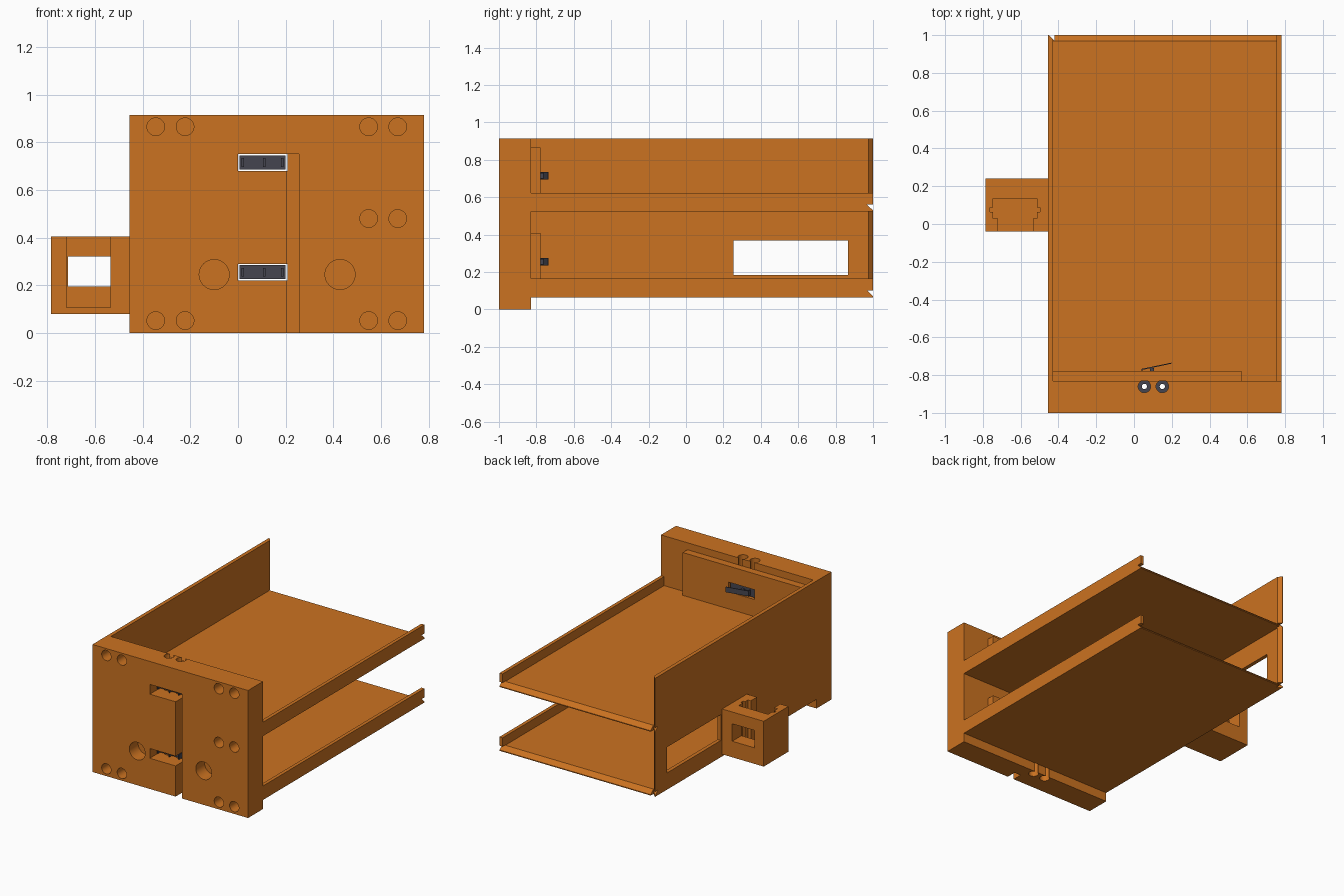
import bpy, math
from mathutils import Vector

if "Cube" in bpy.data.objects:
    bpy.data.objects.remove(bpy.data.objects["Cube"])


def material(name, rgb):
    m = bpy.data.materials.new(name)
    m.diffuse_color = (*rgb, 1)
    m.use_nodes = True
    m.node_tree.nodes["Principled BSDF"].inputs["Base Color"].default_value = m.diffuse_color
    return m


ORANGE = material("orange plastic", (0.60, 0.17, 0.015))
GREY = material("dark grey", (0.06, 0.06, 0.08))


def prism(name, pts, axis, lo, hi, mat=ORANGE):
    """Extrude a 2D outline along an axis (0=x: yz outline, 1=y: xz, 2=z: xy)."""
    def place(p, t):
        c = list(p)
        c.insert(axis, t)
        return c
    n = len(pts)
    verts = [place(p, lo) for p in pts] + [place(p, hi) for p in pts]
    faces = [list(range(n)), list(range(n, 2 * n))[::-1]]
    faces += [[i, i + n, (i + 1) % n + n, (i + 1) % n] for i in range(n)]
    me = bpy.data.meshes.new(name)
    me.from_pydata(verts, [], faces)
    ob = bpy.data.objects.new(name, me)
    bpy.context.collection.objects.link(ob)
    me.materials.append(mat)
    # make all faces point outwards
    bpy.context.view_layer.objects.active = ob
    bpy.ops.object.mode_set(mode='EDIT')
    bpy.ops.mesh.select_all(action='SELECT')
    bpy.ops.mesh.normals_make_consistent(inside=False)
    bpy.ops.object.mode_set(mode='OBJECT')
    return ob


def box(name, x, y, z, mat=ORANGE):
    return prism(name, [(x[0], y[0]), (x[1], y[0]), (x[1], y[1]), (x[0], y[1])],
                 2, z[0], z[1], mat)


def rod(name, centre, r, axis, lo, hi, mat=ORANGE, n=32):
    pts = [(centre[0] + r * math.cos(2 * math.pi * i / n),
            centre[1] + r * math.sin(2 * math.pi * i / n)) for i in range(n)]
    return prism(name, pts, axis, lo, hi, mat)


def cut(ob, cutters):
    bpy.context.view_layer.objects.active = ob
    for c in cutters:
        mod = ob.modifiers.new("cut", 'BOOLEAN')
        mod.operation, mod.solver, mod.object = 'DIFFERENCE', 'EXACT', c
        bpy.ops.object.modifier_apply(modifier=mod.name)
    for c in cutters:
        bpy.data.objects.remove(c)


def smooth(ob):
    bpy.ops.object.select_all(action='DESELECT')
    ob.select_set(True)
    bpy.context.view_layer.objects.active = ob
    bpy.ops.object.shade_smooth_by_angle(angle=math.radians(30))


FLOORS = {"lower": 0.065, "upper": 0.523}     # underside of each shelf
SLOTS = {"lower": (0.22, 0.29), "upper": (0.68, 0.75)}
PIN_X = (0.055, 0.15)                          # switch mounting pins


def slot_cutter(level):
    return box("slot_cutter", (0.0, 0.207), (-1.1, -0.7), SLOTS[level])


def shelf_notch(z):
    return prism("notch_cutter", [(0.968, z + 0.037), (1.01, z + 0.037), (1.01, z - 0.003)],
                 0, -0.6, 0.9)


# front panel with screw holes, large sockets, switch slots and wire groove
panel = box("front_panel", (-0.455, 0.78), (-1, -0.83), (0, 0.915))
holes = [(x, z) for x in (-0.345, -0.222, 0.548, 0.67) for z in (0.052, 0.865)]
holes += [(0.548, 0.48), (0.67, 0.48)]
cutters = [rod("screw_cutter", h, 0.037, 1, -1.1, -0.9) for h in holes]
cutters += [rod("socket_cutter", (x, 0.245), 0.063, 1, -1.1, -0.9) for x in (-0.1, 0.428)]
cutters += [slot_cutter(s) for s in SLOTS]
cutters += [box("groove_cutter", (0.205, 0.256), (-1.1, -0.93), (-0.1, 0.75))]
cutters += [rod("pin_cutter", (x, -0.86), 0.033, 2, -0.1, 1) for x in PIN_X]
cut(panel, cutters)
smooth(panel)

# long side wall with a window and a bevelled rear edge
wall = box("side_wall", (-0.455, -0.428), (-0.83, 1), (0.065, 0.915))
cut(wall, [box("window_cutter", (-0.6, -0.3), (0.255, 0.865), (0.185, 0.37)),
           prism("edge_cutter", [(-0.455, 1.003), (-0.42, 1.003), (-0.42, 0.968)], 2, 0, 1)]
    + [shelf_notch(z) for z in FLOORS.values()])

for level, z in FLOORS.items():
    top = z + 0.035
    # shelf with a low lip along the open side
    shelf = prism(level + "_shelf",
                  [(-0.428, z), (0.78, z), (0.78, z + 0.1), (0.755, z + 0.1),
                   (0.755, top), (-0.428, top)], 1, -0.83, 1)
    cut(shelf, [shelf_notch(z),
                prism("corner_cutter", [(-0.44, 1.01), (-0.42, 1.01), (-0.42, 0.97),
                                        (-0.44, 0.985)], 2, 0, 1)])
    # thicker backing plate around the switch
    s0, s1 = SLOTS[level]
    plate = box(level + "_backing_plate", (-0.428, 0.57), (-0.83, -0.777),
                (top, 0.41 if level == "lower" else 0.865))
    cut(plate, [slot_cutter(level)])
    # lever switch: body, terminals and sloping lever
    body = box(level + "_switch_body", (0.006, 0.2), (-0.895, -0.79), (s0 + 0.006, s1 - 0.006), GREY)
    cut(body, [rod("body_hole", (x, -0.86), 0.014, 2, 0, 1, GREY, 16) for x in PIN_X])
    mid = (s0 + s1) / 2
    for i, x in enumerate((0.02, 0.11, 0.185)):
        box(f"{level}_terminal_{i + 1}", (x - 0.005, x + 0.005), (-0.94, -0.895),
            (mid - 0.018, mid + 0.018), GREY)
    box(level + "_switch_button", (0.085, 0.105), (-0.79, -0.762), (mid - 0.014, mid + 0.014), GREY)
    prism(level + "_switch_lever",
          [(0.04, -0.79), (0.046, -0.79), (0.046, -0.772), (0.2, -0.739),
           (0.199, -0.734), (0.04, -0.767)], 2, mid - 0.019, mid + 0.019, GREY)

# socket holder on the side: open-topped pocket, front slot, rear window, catches
holder = box("socket_holder", (-0.785, -0.455), (-0.04, 0.24), (0.08, 0.405))
cut(holder, [box("pocket_cutter", (-0.747, -0.513), (0.03, 0.135), (0.107, 0.5)),
             box("front_slot_cutter", (-0.72, -0.535), (-0.1, 0.05), (0.107, 0.5)),
             box("catch_cutter", (-0.763, -0.497), (0.063, 0.087), (0.107, 0.5)),
             box("rear_window_cutter", (-0.713, -0.535), (0.1, 0.3), (0.195, 0.32))])
